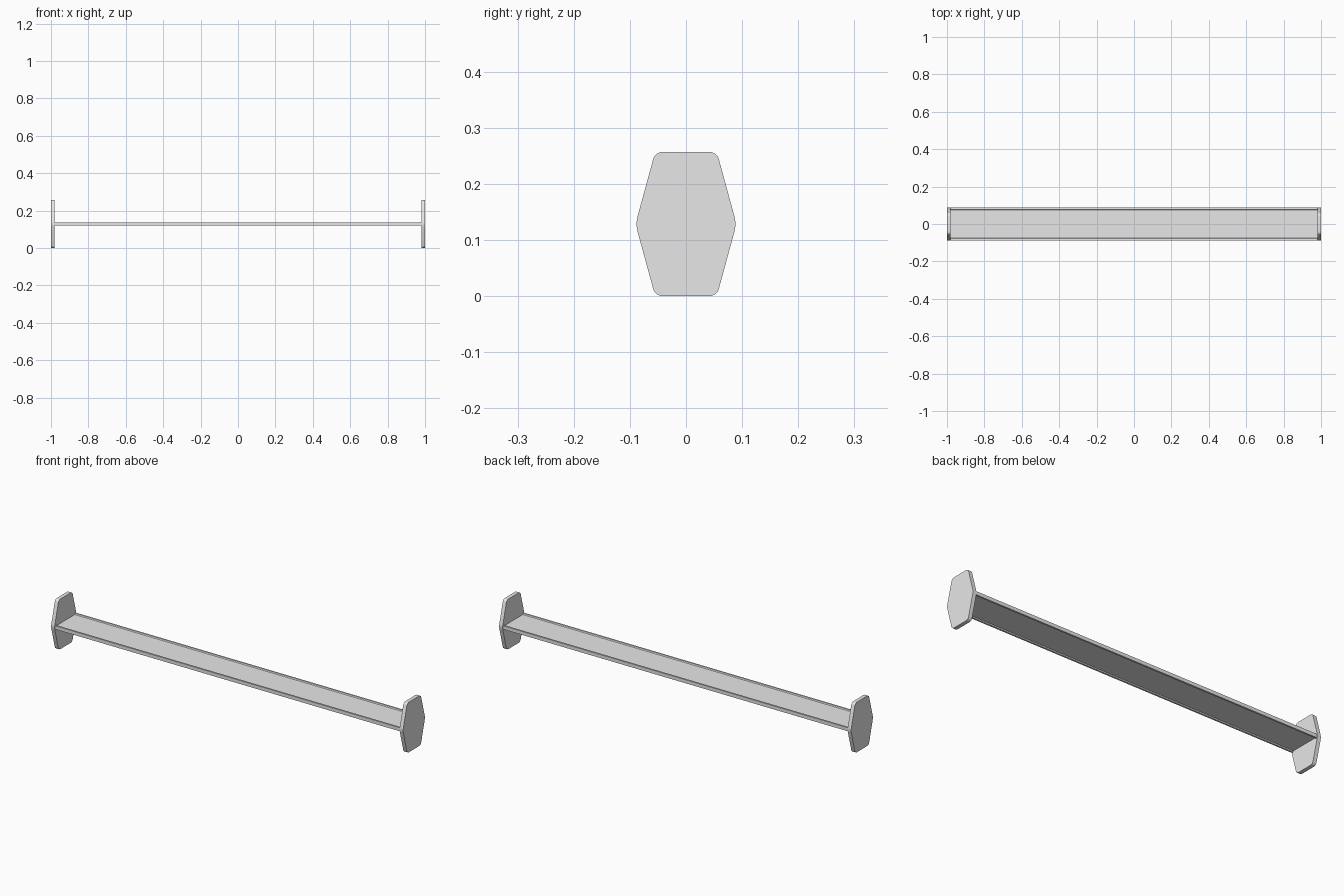
import bpy
import bmesh

cube = bpy.data.objects.get("Cube")
if cube:
    bpy.data.objects.remove(cube, do_unlink=True)

steel = bpy.data.materials.new("light grey steel")
steel.use_nodes = True
grey = (0.8, 0.8, 0.8, 1)
steel.diffuse_color = grey
steel.node_tree.nodes["Principled BSDF"].inputs["Base Color"].default_value = grey

HEIGHT = 0.257
MID = HEIGHT / 2
PLATE = 0.02       # end plate thickness
INNER = 1 - PLATE  # inner face of the end plates


def extrude_profile(name, points, x0, x1, rounding=None):
    """Sweep a (y, z) profile along x, optionally rounding its corners."""
    bm = bmesh.new()
    verts = [bm.verts.new((x0, y, z)) for y, z in points]
    face = bm.faces.new(verts)
    swept = bmesh.ops.extrude_face_region(bm, geom=[face])["geom"]
    moved = [v for v in swept if isinstance(v, bmesh.types.BMVert)]
    bmesh.ops.translate(bm, verts=moved, vec=(x1 - x0, 0, 0))
    if rounding:
        edges = [e for e in bm.edges
                 if abs(e.verts[0].co.x - e.verts[1].co.x) > 0.001]
        bmesh.ops.bevel(bm, geom=edges, offset=rounding, segments=6,
                        profile=0.5, affect='EDGES')
    bmesh.ops.recalc_face_normals(bm, faces=bm.faces)
    mesh = bpy.data.meshes.new(name)
    bm.to_mesh(mesh)
    bm.free()
    mesh.materials.append(steel)
    obj = bpy.data.objects.new(name, mesh)
    bpy.context.collection.objects.link(obj)
    bpy.ops.object.select_all(action='DESELECT')
    obj.select_set(True)
    bpy.context.view_layer.objects.active = obj
    bpy.ops.object.shade_smooth_by_angle(angle=0.5)
    return obj


# Hexagonal end plates with rounded corners
half_hex = [(0.055, 0), (0.09, MID), (0.055, HEIGHT)]
hexagon = half_hex + [(-y, z) for y, z in reversed(half_hex)]
for side, name in ((1, "left_end_plate"), (-1, "right_end_plate")):
    extrude_profile(name, hexagon, side * INNER, side, rounding=0.013)

# Crossbar: thin web with a raised lip along both edges
quarter = [(0.087, 0.009), (0.078, 0.009), (0.075, 0.004)]
upper = quarter + [(-y, z) for y, z in reversed(quarter)]
section = upper + [(-y, -z) for y, z in upper]
extrude_profile("crossbar", [(y, MID + z) for y, z in section], -INNER, INNER)
